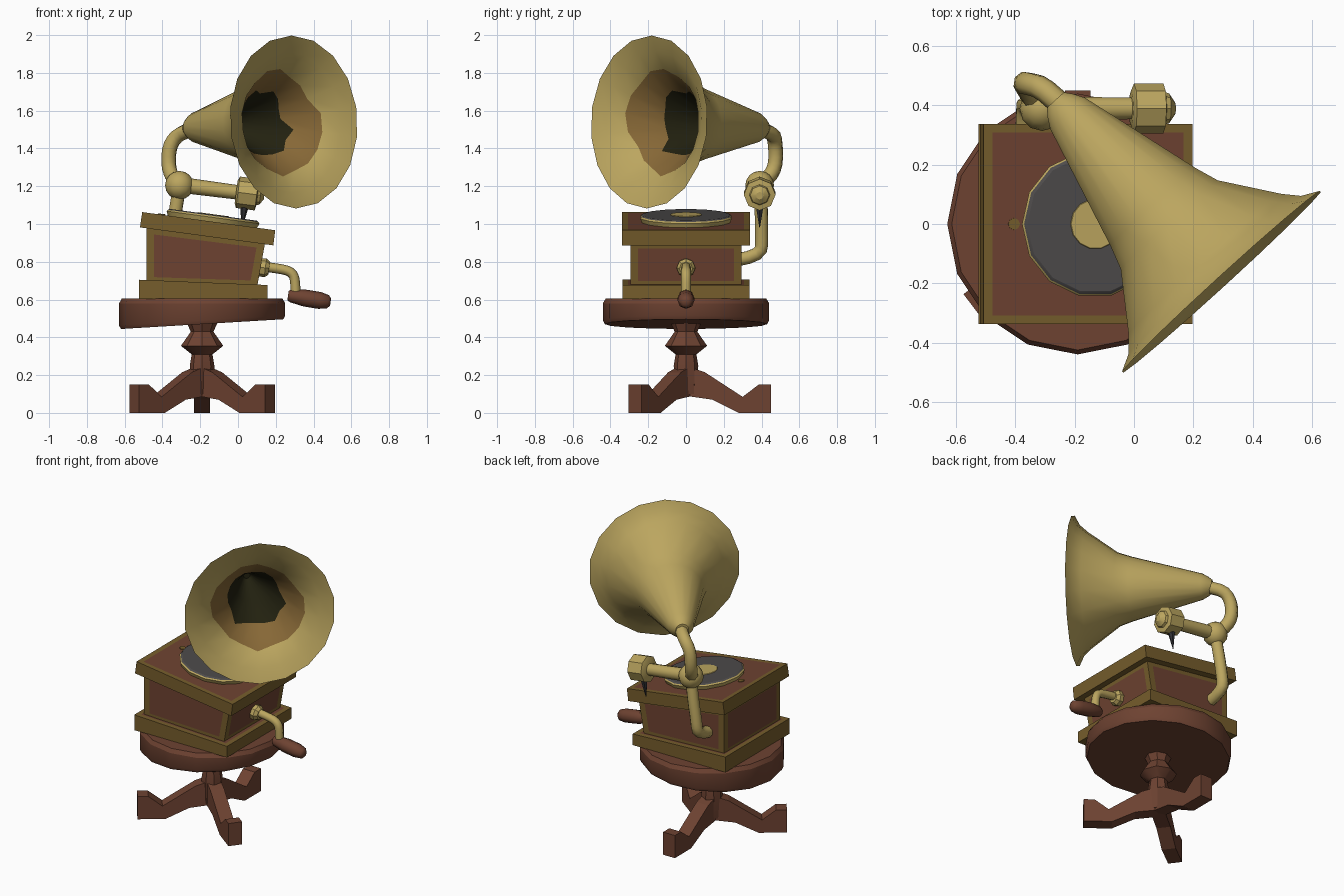
import bpy, bmesh, math, random
from mathutils import Vector

random.seed(4)
cube = bpy.data.objects.get("Cube")
if cube:
    bpy.data.objects.remove(cube, do_unlink=True)


def material(name, rgb):
    m = bpy.data.materials.new(name)
    m.use_nodes = True
    m.diffuse_color = (*rgb, 1)
    bsdf = next(n for n in m.node_tree.nodes if n.type == 'BSDF_PRINCIPLED')
    bsdf.inputs["Base Color"].default_value = (*rgb, 1)
    bsdf.inputs["Roughness"].default_value = 0.7
    return m


brass = material("brass", (0.50, 0.38, 0.115))
trim = material("dark gold trim", (0.18, 0.11, 0.025))
wood = material("red brown wood", (0.155, 0.055, 0.031))
bronze = material("inner bronze", (0.24, 0.137, 0.037))
shadow = material("olive black", (0.016, 0.015, 0.005))
vinyl = material("record grey", (0.075, 0.07, 0.07))
steel = material("needle steel", (0.03, 0.03, 0.035))


def finish(name, bm, mats, smooth=None):
    bmesh.ops.recalc_face_normals(bm, faces=bm.faces[:])
    mesh = bpy.data.meshes.new(name)
    bm.to_mesh(mesh)
    bm.free()
    for m in mats:
        mesh.materials.append(m)
    ob = bpy.data.objects.new(name, mesh)
    bpy.context.collection.objects.link(ob)
    if smooth:
        shade(ob, smooth)
    return ob


def shade(ob, angle):
    bpy.ops.object.select_all(action='DESELECT')
    ob.select_set(True)
    bpy.context.view_layer.objects.active = ob
    bpy.ops.object.shade_smooth_by_angle(angle=math.radians(angle))


def lathe(name, profile, segs, mats, origin=(0, 0, 0), axis=(0, 0, 1), bands=None, ragged=(), smooth=40):
    """Spin (radius, height) points about an axis; bands gives each strip's material."""
    turn = Vector(axis).to_track_quat('Z', 'Y')
    bands = bands or [0] * (len(profile) - 1)
    bm = bmesh.new()
    rings = []
    for i, (r, h) in enumerate(profile):
        ring = []
        for k in range(segs):
            a = math.tau * k / segs
            rr, hh = r, h
            if i in ragged:
                t = random.uniform(-0.2, 0.25)
                other = profile[i + 1] if t > 0 else profile[i - 1]
                rr, hh = r + abs(t) * (other[0] - r), h + abs(t) * (other[1] - h)
            p = Vector((rr * math.sin(a), rr * math.cos(a), hh))
            ring.append(bm.verts.new(Vector(origin) + turn @ p))
        rings.append(ring)
    for lower, upper, mat in zip(rings, rings[1:], bands):
        for k in range(segs):
            n = (k + 1) % segs
            bm.faces.new((lower[k], lower[n], upper[n], upper[k])).material_index = mat
    bm.faces.new(rings[0]).material_index = bands[0]
    bm.faces.new(rings[-1]).material_index = bands[-1]
    return finish(name, bm, mats, smooth)


def tube(name, points, radius, mat):
    cu = bpy.data.curves.new(name, 'CURVE')
    cu.dimensions = '3D'
    cu.bevel_depth = radius
    cu.bevel_resolution = 2
    cu.use_fill_caps = True
    sp = cu.splines.new('NURBS')
    sp.points.add(len(points) - 1)
    for p, co in zip(sp.points, points):
        p.co = (*co, 1)
    sp.use_endpoint_u = True
    sp.order_u = 3
    sp.resolution_u = 3
    cu.materials.append(mat)
    ob = bpy.data.objects.new(name, cu)
    bpy.context.collection.objects.link(ob)
    bpy.ops.object.select_all(action='DESELECT')
    ob.select_set(True)
    bpy.context.view_layer.objects.active = ob
    bpy.ops.object.convert(target='MESH')
    shade(bpy.context.view_layer.objects.active, 50)


def block(name, low, high, depth, border, panelled):
    """Skewed box from its front outline; chosen faces get a wood panel inside a trim border."""
    bm = bmesh.new()
    outline = [low[0], low[1], high[1], high[0]]
    front = [bm.verts.new((x, -depth, z)) for x, z in outline]
    back = [bm.verts.new((x, depth, z)) for x, z in outline]
    bm.faces.new(front)
    bm.faces.new(back[::-1])
    for k in range(4):
        n = (k + 1) % 4
        bm.faces.new((front[k], back[k], back[n], front[n]))
    bmesh.ops.recalc_face_normals(bm, faces=bm.faces[:])
    bm.normal_update()
    panels = [f for f in bm.faces if panelled(f.normal)]
    bmesh.ops.inset_individual(bm, faces=panels, thickness=border, use_even_offset=True)
    for f in panels:
        f.material_index = 1
    finish(name, bm, [trim, wood])


# Table: round top with a sloping underside, turned pedestal, three feet
AXIS_X = -0.19
top = lathe("table_top", [(0.43, 0.47), (0.44, 0.49), (0.44, 0.58), (0.425, 0.605)], 16,
            [wood], (AXIS_X, 0, 0), smooth=30)
for v in top.data.vertices:
    if v.co.z < 0.53:
        v.co.z += 0.06 * (v.co.x - AXIS_X)
lathe("pedestal", [(0.06, 0.1), (0.065, 0.25), (0.055, 0.31), (0.112, 0.355), (0.06, 0.43), (0.092, 0.5)],
      8, [wood], (AXIS_X, 0, 0), smooth=30)

foot = [(0, 0.25), (0.1, 0.215), (0.3, 0.085), (0.385, 0.15), (0.45, 0.15),
        (0.45, 0), (0.28, 0), (0.14, 0.07), (0, 0.09)]
for side, degrees in (("back", 90), ("left", -37), ("right", 217)):
    a = math.radians(degrees)
    out = Vector((math.cos(a), math.sin(a), 0))
    across = Vector((-out.y, out.x, 0)) * 0.043
    bm = bmesh.new()
    face = bm.faces.new([bm.verts.new(Vector((AXIS_X, 0, z)) + out * r - across) for r, z in foot])
    made = bmesh.ops.extrude_face_region(bm, geom=[face])["geom"]
    bmesh.ops.translate(bm, vec=across * 2, verts=[g for g in made if isinstance(g, bmesh.types.BMVert)])
    finish("table_leg_" + side, bm, [wood])

# Leaning wooden case
block("case_base", [(-0.525, 0.603), (0.155, 0.603)], [(-0.525, 0.705), (0.155, 0.677)], 0.337, 0.03,
      lambda n: n.z > 0.8)
block("case_body", [(-0.485, 0.68), (0.1, 0.66)], [(-0.485, 0.99), (0.145, 0.91)], 0.293, 0.04,
      lambda n: abs(n.z) < 0.6)
block("case_lid", [(-0.519, 0.982), (0.187, 0.887)], [(-0.507, 1.063), (0.197, 0.967)], 0.338, 0.03,
      lambda n: n.z > 0.8)

# Turntable with record and label
lean = (0.134, 0, 0.991)
lathe("turntable", [(0.235, -0.01), (0.248, 0.022), (0.242, 0.03), (0.232, 0.036), (0.085, 0.036), (0.083, 0.039)],
      14, [brass, vinyl], (-0.135, 0, 1.013), lean, bands=[0, 0, 1, 1, 0], smooth=30)
lathe("lid_catch", [(0.02, 0), (0.02, 0.006)], 8, [trim], (-0.405, 0, 1.048), lean)

# Horn: outer flare, then inner wall darkening towards the throat
horn = [(0.04, 0.83), (0.06, 0.805), (0.08, 0.77), (0.197, 0.343), (0.225, 0.26), (0.355, 0.08),
        (0.4, 0.03), (0.458, 0), (0.375, 0.035), (0.275, 0.1), (0.175, 0.23), (0.09, 0.42), (0.02, 0.6)]
lathe("horn", horn, 18, [brass, bronze, shadow], (0.295, -0.195, 1.54), (-0.53, 0.58, -0.03),
      bands=[0] * 9 + [1, 2, 2], ragged=(9, 10), smooth=45)

# Pipework joining horn, joint and case
tube("horn_neck", [(-0.22, 0.375, 1.505), (-0.3, 0.46, 1.49), (-0.365, 0.475, 1.42), (-0.37, 0.475, 1.29),
                   (-0.33, 0.41, 1.22), (-0.31, 0.39, 1.2)], 0.04, brass)
tube("support_pipe", [(-0.31, 0.39, 1.2), (-0.33, 0.4, 1.07), (-0.355, 0.4, 0.93), (-0.365, 0.4, 0.83),
                      (-0.365, 0.27, 0.81)], 0.037, brass)
bm = bmesh.new()
bmesh.ops.create_uvsphere(bm, u_segments=12, v_segments=8, radius=0.076)
bmesh.ops.translate(bm, vec=(-0.31, 0.39, 1.205), verts=bm.verts[:])
finish("pipe_joint", bm, [brass], 50)

# Tone arm, sound box and needle
arm = (0.99, 0, -0.13)
lathe("tone_arm", [(0.042, 0), (0.038, 0.33)], 10, [brass], (-0.31, 0.39, 1.208), arm)
lathe("sound_box", [(0.06, -0.01), (0.084, 0), (0.084, 0.1), (0.055, 0.105), (0.05, 0.12), (0.02, 0.14)],
      8, [brass], (0, 0.39, 1.168), arm, smooth=30)
lathe("needle", [(0.024, 0), (0.002, 0.12)], 6, [steel], (0.035, 0.39, 1.1), (-0.12, 0, -0.99))

# Crank with wooden grip
lathe("crank_collar", [(0.048, 0), (0.05, 0.035), (0.035, 0.055)], 8, [brass], (0.11, 0, 0.772), arm, smooth=30)
tube("crank_arm", [(0.12, 0, 0.775), (0.22, 0, 0.765), (0.29, 0, 0.745), (0.305, 0, 0.69), (0.305, 0, 0.62)],
     0.026, brass)
lathe("crank_grip", [(0.025, 0), (0.034, 0.015), (0.045, 0.09), (0.045, 0.17), (0.035, 0.215), (0.018, 0.228)],
      8, [wood], (0.265, 0, 0.622), (0.22, 0, -0.035), smooth=50)
